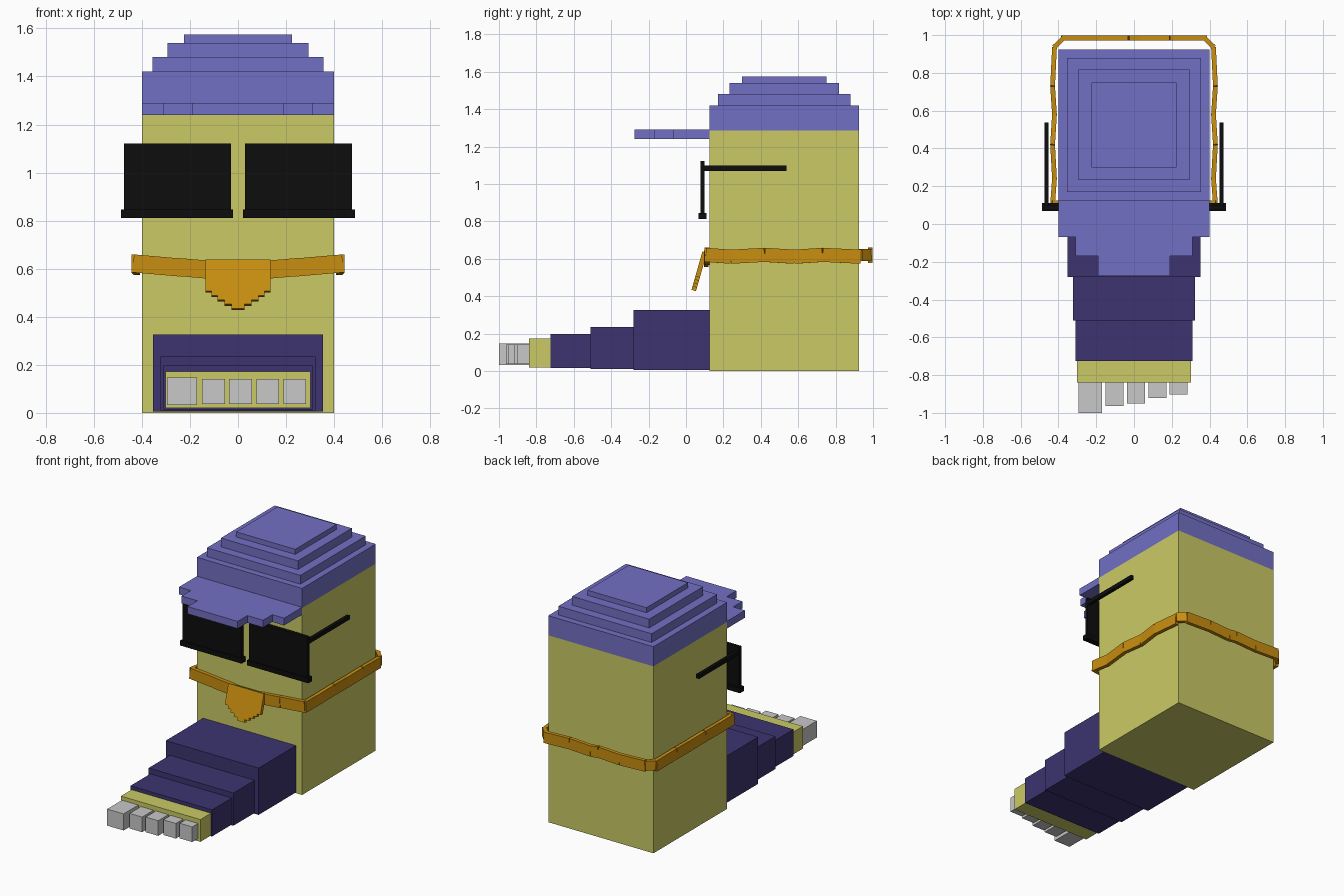
import bpy
import bmesh
import math
from mathutils import Matrix, Vector

if "Cube" in bpy.data.objects:
    bpy.data.objects.remove(bpy.data.objects["Cube"], do_unlink=True)


def material(name, r, g, b):
    m = bpy.data.materials.new(name)
    m.use_nodes = True
    m.diffuse_color = (r, g, b, 1)
    m.node_tree.nodes["Principled BSDF"].inputs["Base Color"].default_value = (r, g, b, 1)
    return m


YELLOW = material("yellow skin", 0.59, 0.59, 0.13)
LILAC = material("lilac cap", 0.17, 0.16, 0.55)
INDIGO = material("indigo trouser", 0.045, 0.034, 0.16)
GOLD = material("gold", 0.58, 0.27, 0.005)
GREY = material("toenail grey", 0.58, 0.58, 0.58)
BLACK = material("black plastic", 0.004, 0.004, 0.004)


def finish(name, bm, mat):
    bmesh.ops.recalc_face_normals(bm, faces=bm.faces)
    mesh = bpy.data.meshes.new(name)
    bm.to_mesh(mesh)
    bm.free()
    mesh.materials.append(mat)
    ob = bpy.data.objects.new(name, mesh)
    bpy.context.collection.objects.link(ob)
    return ob


def box(name, mat, xs, ys, zs):
    """Axis-aligned box from its three ranges."""
    bm = bmesh.new()
    size = [b - a for a, b in (xs, ys, zs)]
    mid = [(a + b) / 2 for a, b in (xs, ys, zs)]
    bmesh.ops.create_cube(bm, size=1, matrix=Matrix.Translation(mid) @ Matrix.Diagonal((*size, 1)))
    return finish(name, bm, mat)


def link(name, p, q, thick=0.025, height=0.075):
    """Flat chain link running from p to q."""
    p, q = Vector(p), Vector(q)
    turn = (q - p).to_track_quat('X', 'Z').to_matrix().to_4x4()
    bm = bmesh.new()
    bmesh.ops.create_cube(bm, size=1, matrix=Matrix.Translation((p + q) / 2) @ turn
                          @ Matrix.Diagonal(((q - p).length, thick, height, 1)))
    return finish(name, bm, GOLD)


def plate(name, mat, outline, place, depth):
    """Mirror a half outline and extrude it along local z."""
    bm = bmesh.new()
    points = outline + [(-x, y) for x, y in reversed(outline)]
    face = bm.faces.new([bm.verts.new((x, y, 0)) for x, y in points])
    out = bmesh.ops.extrude_face_region(bm, geom=[face])
    bmesh.ops.translate(bm, vec=(0, 0, depth),
                        verts=[v for v in out["geom"] if isinstance(v, bmesh.types.BMVert)])
    bm.transform(place)
    return finish(name, bm, mat)


# Body and stepped cap
box("body", YELLOW, (-0.4, 0.4), (0.125, 0.925), (0, 1.285))
for i, (inset, low, high) in enumerate([(0, 1.285, 1.42), (0.045, 1.42, 1.48),
                                        (0.107, 1.48, 1.54), (0.175, 1.54, 1.575)]):
    box(f"cap_tier_{i + 1}", LILAC, (inset - 0.4, 0.4 - inset),
        (0.125 + inset, 0.925 - inset), (low, high))

# Stepped brim
brim = [(0.4, 0.125), (0.4, -0.07), (0.31, -0.07), (0.31, -0.17), (0.19, -0.17), (0.19, -0.275)]
plate("cap_brim", LILAC, brim, Matrix.Translation((0, 0, 1.24)), 0.05)

# Leg sections tapering forward to the foot
for name, mat, half, ys, zs in [
        ("upper_leg", INDIGO, 0.353, (-0.28, 0.125), (0.005, 0.327)),
        ("middle_leg", INDIGO, 0.322, (-0.51, -0.28), (0.01, 0.235)),
        ("lower_leg", INDIGO, 0.31, (-0.725, -0.51), (0.015, 0.198)),
        ("foot", YELLOW, 0.302, (-0.84, -0.725), (0.02, 0.173))]:
    box(name, mat, (-half, half), ys, zs)

# Toes, largest on the right
box("big_toe", GREY, (-0.295, -0.17), (-1, -0.84), (0.033, 0.147))
for i, tip in enumerate([-0.963, -0.95, -0.92, -0.903]):
    x = -0.15 + i * 0.113
    box(f"toe_{i + 2}", GREY, (x, x + 0.095), (tip, -0.84), (0.038, 0.142))

# Sunglasses and side links of the chain, mirrored
for side, s in (("left", 1), ("right", -1)):
    def span(a, b):
        return tuple(sorted((s * a, s * b)))
    box(f"{side}_lens", BLACK, span(0.03, 0.475), (0.077, 0.1), (0.815, 1.122))
    box(f"{side}_lens_rim", BLACK, span(0.02, 0.487), (0.068, 0.11), (0.812, 0.846))
    box(f"{side}_temple", BLACK, span(0.453, 0.475), (0.1, 0.537), (1.07, 1.098))

    stops = [0.105, 0.24, 0.42, 0.58, 0.73, 0.935]
    for i, (a, b) in enumerate(zip(stops, stops[1:])):
        tilt = 0.005 * (-1) ** i
        link(f"{side}_chain_link_{i + 1}", (s * (0.426 + tilt), a, 0.616 + tilt),
             (s * (0.426 - tilt), b, 0.616 - tilt))
    link(f"{side}_chain_corner", (s * 0.424, 0.935, 0.62), (s * 0.375, 0.983, 0.62), height=0.065)
    link(f"{side}_front_link_outer", (s * 0.436, 0.112, 0.622), (s * 0.24, 0.112, 0.605))
    link(f"{side}_front_link_inner", (s * 0.25, 0.108, 0.607), (s * 0.1, 0.108, 0.594))

# Back links of the chain
backs = [-0.385, -0.19, -0.03, 0.03, 0.19, 0.385]
for i, (a, b) in enumerate(zip(backs, backs[1:])):
    tilt = 0.004 * (-1) ** i
    link(f"back_chain_link_{i + 1}", (a, 0.985, 0.618 + tilt), (b, 0.985, 0.618 - tilt))

# Stepped pendant, leaning forward at the bottom
half = [(0.135, 0)]
drop = -0.137
for w, nxt in [(0.135, 0.11), (0.11, 0.085), (0.085, 0.057), (0.057, 0.027)]:
    half += [(w, drop), (nxt, drop)]
    drop -= 0.019
half.append((0.027, drop))
lean = Matrix.Translation((0, 0.112, 0.632)) @ Matrix.Rotation(math.radians(90 - 16), 4, 'X')
plate("pendant", GOLD, half, lean, 0.025)
